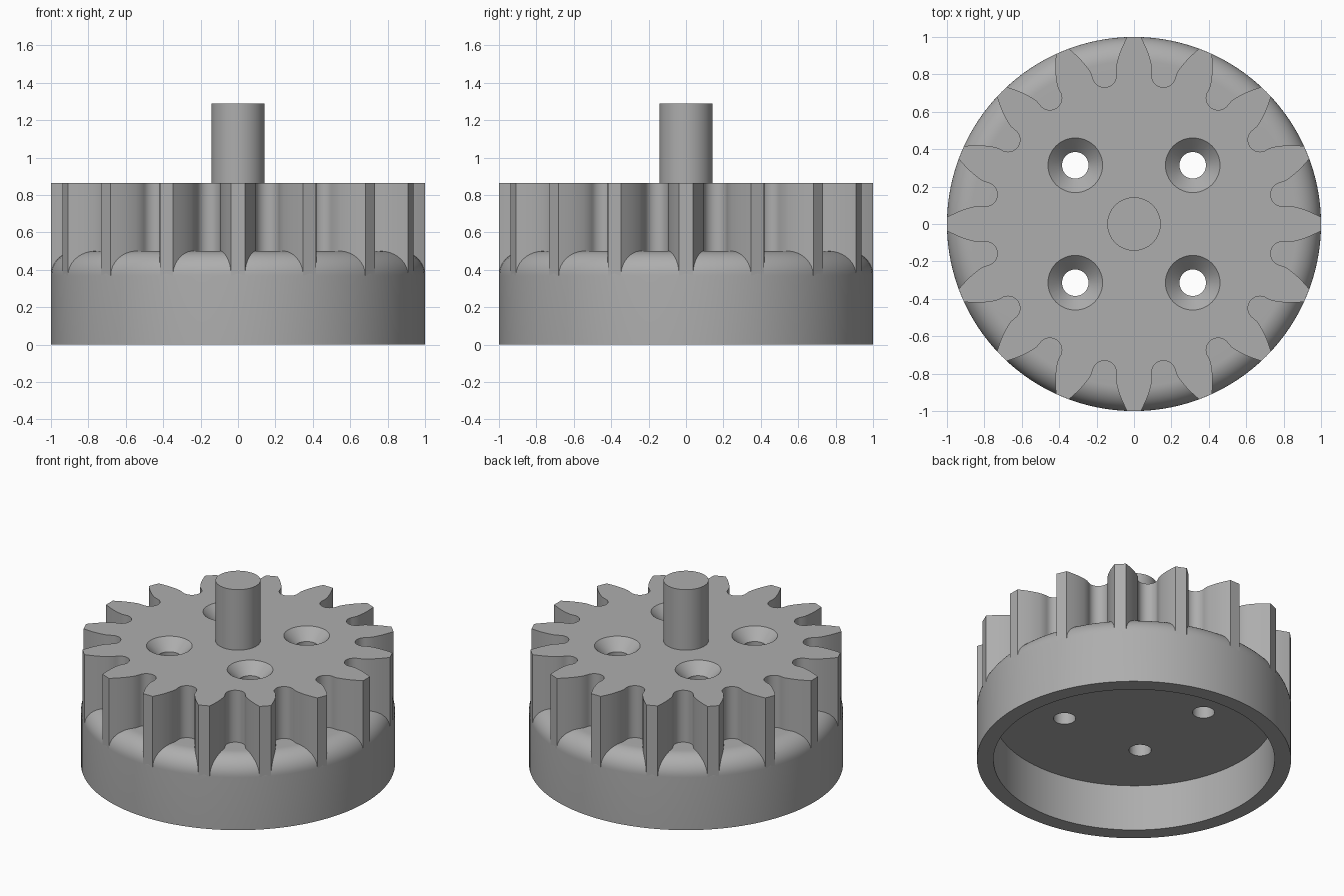
import bpy, bmesh, math
from mathutils import Vector, Matrix

TEETH = 16
FLOOR, SEAT, LEDGE, TOP, PIN_TOP = 0.325, 0.37, 0.5, 0.865, 1.29

cube = bpy.data.objects.get("Cube")
if cube:
    bpy.data.objects.remove(cube, do_unlink=True)

grey = bpy.data.materials.new("plain grey")
grey.use_nodes = True
colour = (0.42, 0.42, 0.42, 1)
grey.diffuse_color = colour
grey.node_tree.nodes["Principled BSDF"].inputs["Base Color"].default_value = colour


def finish(bm, name):
    bmesh.ops.remove_doubles(bm, verts=bm.verts, dist=1e-5)
    bmesh.ops.recalc_face_normals(bm, faces=bm.faces)
    mesh = bpy.data.meshes.new(name)
    bm.to_mesh(mesh)
    bm.free()
    mesh.materials.append(grey)
    obj = bpy.data.objects.new(name, mesh)
    bpy.context.collection.objects.link(obj)
    return obj


def lathe(bm, profile, steps, centre=(0, 0)):
    """Revolve an (r, z) profile about a vertical axis."""
    c = Vector((*centre, 0))
    verts = [bm.verts.new(c + Vector((r, 0, z))) for r, z in profile]
    edges = [bm.edges.new(pair) for pair in zip(verts, verts[1:])]
    bmesh.ops.spin(bm, geom=verts + edges, cent=c, axis=(0, 0, 1),
                   angle=math.tau, steps=steps, use_merge=True)


def select_only(obj):
    bpy.ops.object.select_all(action="DESELECT")
    obj.select_set(True)
    bpy.context.view_layer.objects.active = obj


# Housing: hollow drum with a rounded shoulder and a seat for the gear
R = LEDGE - SEAT
shoulder = [(1 - R + R * math.cos(a), SEAT + R * math.sin(a))
            for a in (i * math.pi / 24 for i in range(13))]
bm = bmesh.new()
lathe(bm, [(0, FLOOR), (0.895, FLOOR), (0.895, 0), (1, 0)] + shoulder
      + [(0.7, LEDGE), (0.7, SEAT), (0, SEAT)], 128)
housing = finish(bm, "housing")

# Gear: half a tooth (radius, half width), then half of the rounded root
flank = [(1, 0.037), (0.975, 0.05), (0.95, 0.062), (0.925, 0.073),
         (0.9, 0.082), (0.87, 0.091), (0.84, 0.097)]
pitch = math.tau / TEETH
half = [Vector((math.sqrt(r * r - w * w), w)) for r, w in flank]
turn = Matrix.Rotation(pitch / 2, 2)
half += [turn @ Vector((0.81 - 0.064 * math.sin(a), -0.064 * math.cos(a)))
         for a in (i * math.pi / 16 for i in range(9))]
tooth = [Vector((p.x, -p.y)) for p in reversed(half[:-1])] + half
bm = bmesh.new()
outline = [bm.verts.new((*(Matrix.Rotation(k * pitch, 2) @ p), SEAT))
           for k in range(TEETH) for p in tooth]
base = bm.faces.new(outline)
raised = bmesh.ops.extrude_face_region(bm, geom=[base], use_keep_orig=True)
bmesh.ops.translate(bm, vec=(0, 0, TOP - SEAT),
                    verts=[v for v in raised["geom"] if isinstance(v, bmesh.types.BMVert)])
gear = finish(bm, "gear")

# Four countersunk screw holes through gear and housing floor
bm = bmesh.new()
for x in (-0.314, 0.314):
    for y in (-0.314, 0.314):
        lathe(bm, [(0, 0.2), (0.071, 0.2), (0.071, TOP - 0.075),
                   (0.166, TOP + 0.02), (0, TOP + 0.02)], 48, (x, y))
cutter = finish(bm, "screw_hole_cutter")
cutter.hide_render = True
for part in (housing, gear):
    select_only(part)
    mod = part.modifiers.new("screw holes", "BOOLEAN")
    mod.operation, mod.solver, mod.object = "DIFFERENCE", "EXACT", cutter
    bpy.ops.object.modifier_apply(modifier=mod.name)
bpy.data.objects.remove(cutter, do_unlink=True)

# Centre shaft
bm = bmesh.new()
lathe(bm, [(0, TOP - 0.02), (0.143, TOP - 0.02), (0.143, PIN_TOP), (0, PIN_TOP)], 64)
shaft = finish(bm, "shaft")

for part in (housing, gear, shaft):
    select_only(part)
    bpy.ops.object.shade_smooth_by_angle(angle=math.radians(28))
